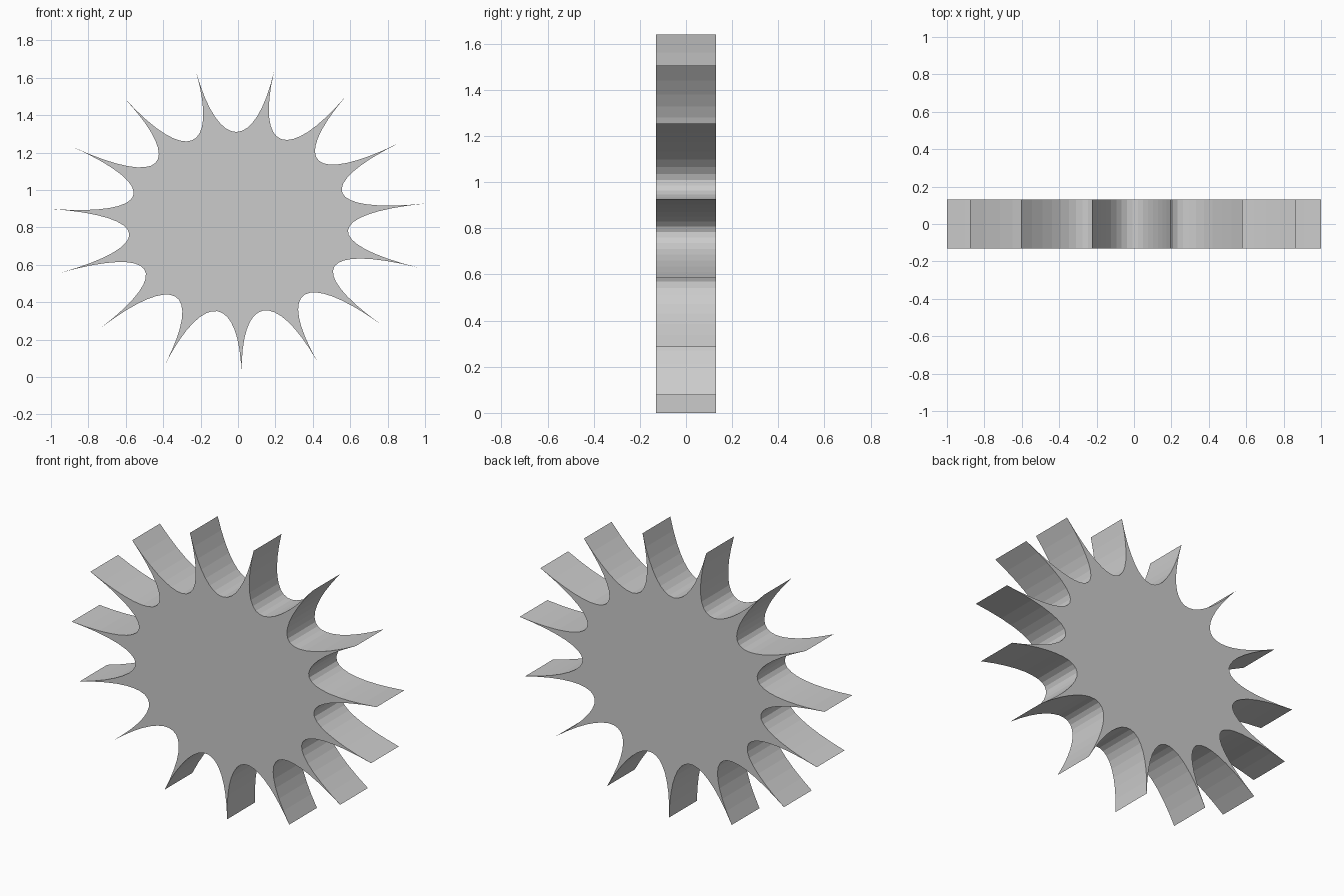
import bpy, bmesh, math
from mathutils import Vector

if "Cube" in bpy.data.objects:
    bpy.data.objects.remove(bpy.data.objects["Cube"])

TIPS, STEPS = 15, 16          # spikes, segments per scalloped valley
RX, RZ = 1.0057, 0.827        # ellipse radii
CX, CZ = 0.002, 0.827         # ellipse centre
HANDLE = 0.464                # inner bezier handle radius (fraction)
HALF = 0.13                   # half thickness
START = math.radians(79)


def polar(r, a):
    return Vector((r * math.cos(a), r * math.sin(a)))


# Outline: a radial cubic bezier scoops from each tip to the next
outline = []
for i in range(TIPS):
    a = START + i * math.tau / TIPS
    b = a + math.tau / TIPS
    p = [polar(1, a), polar(HANDLE, a), polar(HANDLE, b), polar(1, b)]
    for k in range(STEPS):
        t = k / STEPS
        u = 1 - t
        q = u**3 * p[0] + 3 * u * u * t * p[1] + 3 * u * t * t * p[2] + t**3 * p[3]
        outline.append((CX + RX * q.x, CZ + RZ * q.y))

# Starburst slab: front face extruded to the back
bm = bmesh.new()
face = bm.faces.new([bm.verts.new((x, -HALF, z)) for x, z in outline])
ext = bmesh.ops.extrude_face_region(bm, geom=[face], use_keep_orig=True)
back = [v for v in ext["geom"] if isinstance(v, bmesh.types.BMVert)]
bmesh.ops.translate(bm, verts=back, vec=(0, 2 * HALF, 0))
bmesh.ops.recalc_face_normals(bm, faces=bm.faces)
mesh = bpy.data.meshes.new("starburst")
bm.to_mesh(mesh)
bm.free()
bpy.context.collection.objects.link(bpy.data.objects.new("starburst", mesh))
